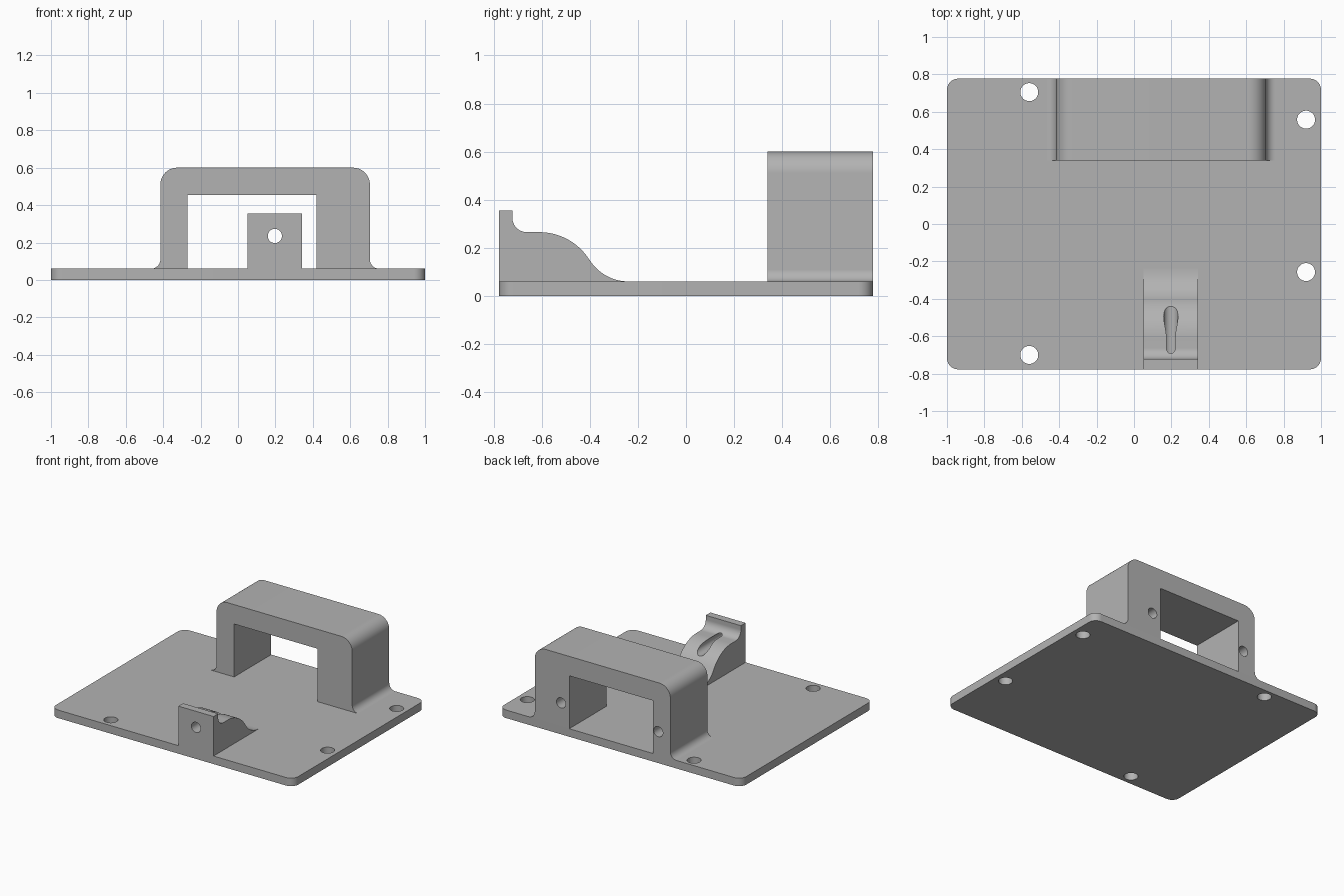
import bpy
import math
from math import cos, sin, radians

if "Cube" in bpy.data.objects:
    bpy.data.objects.remove(bpy.data.objects["Cube"], do_unlink=True)

GREY = (0.45, 0.45, 0.45, 1)
grey = bpy.data.materials.new("plain grey")
grey.use_nodes = True
grey.diffuse_color = GREY
grey.node_tree.nodes["Principled BSDF"].inputs["Base Color"].default_value = GREY


def arc(cx, cy, r, start, end, steps=16):
    """Points along an arc, angles in degrees."""
    angles = [radians(start + (end - start) * i / steps) for i in range(steps + 1)]
    return [(cx + r * cos(a), cy + r * sin(a)) for a in angles]


def extrude(name, profile, place, low, high):
    """Solid between two copies of a profile; place(u, v, w) gives the 3D point."""
    n = len(profile)
    verts = [place(u, v, w) for w in (low, high) for u, v in profile]
    faces = [tuple(range(n)), tuple(range(2 * n - 1, n - 1, -1))]
    faces += [(i, i + n, (i + 1) % n + n, (i + 1) % n) for i in range(n)]
    mesh = bpy.data.meshes.new(name)
    mesh.from_pydata(verts, [], faces)
    mesh.materials.append(grey)
    obj = bpy.data.objects.new(name, mesh)
    bpy.context.collection.objects.link(obj)
    bpy.context.view_layer.objects.active = obj
    bpy.ops.object.select_all(action='DESELECT')
    obj.select_set(True)
    bpy.ops.object.mode_set(mode='EDIT')
    bpy.ops.mesh.select_all(action='SELECT')
    bpy.ops.mesh.normals_make_consistent(inside=False)
    bpy.ops.object.mode_set(mode='OBJECT')
    return obj


def drill(obj, centre, radius, depth, along_y=False):
    """Cut a round hole along z or y."""
    bpy.ops.mesh.primitive_cylinder_add(
        vertices=48, radius=radius, depth=depth, location=centre,
        rotation=(math.pi / 2 if along_y else 0, 0, 0))
    cutter = bpy.context.object
    cutter.hide_render = True
    cutter.data.materials.append(grey)
    bpy.context.view_layer.objects.active = obj
    mod = obj.modifiers.new("hole", 'BOOLEAN')
    mod.operation, mod.solver, mod.object = 'DIFFERENCE', 'EXACT', cutter
    bpy.ops.object.modifier_apply(modifier=mod.name)
    bpy.data.objects.remove(cutter, do_unlink=True)


def finish(obj):
    bpy.ops.object.select_all(action='DESELECT')
    obj.select_set(True)
    bpy.context.view_layer.objects.active = obj
    bpy.ops.object.shade_smooth_by_angle(angle=radians(30))


X, Y, T = 1.0, 0.777, 0.06   # plate half sizes and thickness

# Base plate with rounded corners and four mounting holes
r = 0.06
outline = (arc(X - r, Y - r, r, 0, 90) + arc(r - X, Y - r, r, 90, 180)
           + arc(r - X, r - Y, r, 180, 270) + arc(X - r, r - Y, r, 270, 360))
plate = extrude("base_plate", outline, lambda u, v, w: (u, v, w), 0, T)
for x, y in [(-0.56, 0.705), (-0.56, -0.7), (0.92, 0.558), (0.92, -0.257)]:
    drill(plate, (x, y, T / 2), 0.048, 0.3)
finish(plate)

# Bridge: rounded top, filleted feet, square opening, blind holes at the back
left, right, top = -0.415, 0.705, 0.6
r, f = 0.09, 0.05
profile = (arc(right + f, T + f, f, 270, 180) + arc(right - r, top - r, r, 0, 90)
           + arc(left + r, top - r, r, 90, 180) + arc(left - f, T + f, f, 0, -90)
           + [(-0.27, T), (-0.27, 0.455), (0.42, 0.455), (0.42, T)])
bridge = extrude("bridge", profile, lambda u, v, w: (u, w, v), 0.34, Y)
for x in (-0.315, 0.488):
    drill(bridge, (x, Y, 0.235), 0.038, 0.6, along_y=True)
finish(bridge)

# Front lug: upright lip, flat saddle and an S-shaped ramp down to the plate
profile = ([(-Y, T), (-Y, 0.355), (-0.722, 0.355)]
           + arc(-0.662, 0.325, 0.06, 180, 270)
           + arc(-0.61, 0.019, 0.246, 90, 32)
           + arc(-0.239, 0.251, 0.191, 212, 270))
lug = extrude("front_lug", profile, lambda u, v, w: (w, u, v), 0.052, 0.342)
drill(lug, (0.197, -0.6, 0.235), 0.038, 0.7, along_y=True)
finish(lug)
